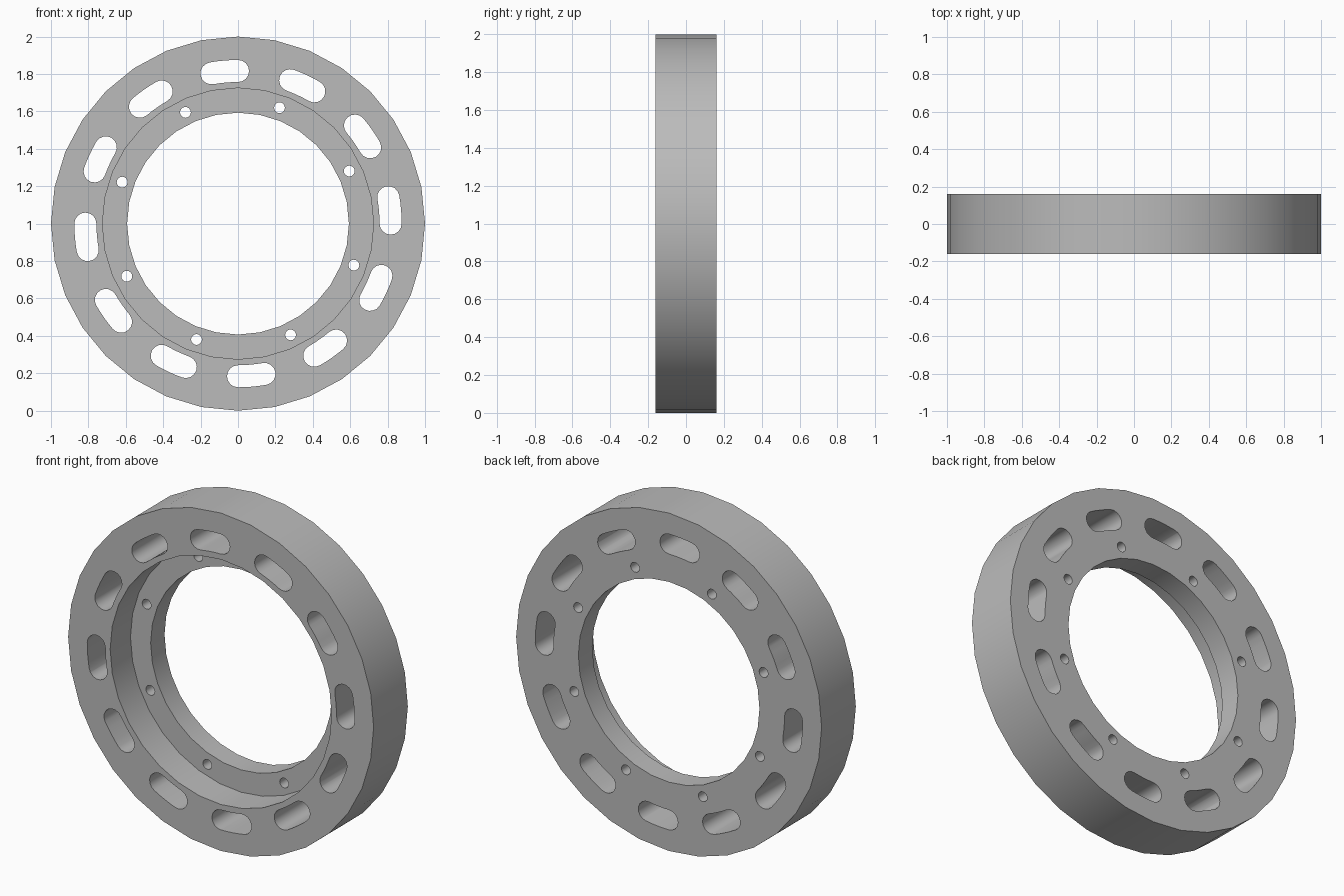
import bpy
import bmesh
from math import cos, sin, pi, radians
from mathutils import Vector

if "Cube" in bpy.data.objects:
    bpy.data.objects.remove(bpy.data.objects["Cube"], do_unlink=True)

HALF = 0.16       # half thickness of the ring
SHELF = 0.03      # y of the recessed shelf
SIDES = 32

metal = bpy.data.materials.new("grey_metal")
metal.use_nodes = True
grey = (0.50, 0.50, 0.50, 1)
metal.diffuse_color = grey
metal.node_tree.nodes["Principled BSDF"].inputs["Base Color"].default_value = grey


def polar(r, a):
    return Vector((r * cos(a), 0, 1 + r * sin(a)))


def add_object(name, bm):
    bmesh.ops.recalc_face_normals(bm, faces=bm.faces)
    mesh = bpy.data.meshes.new(name)
    bm.to_mesh(mesh)
    bm.free()
    mesh.materials.append(metal)
    obj = bpy.data.objects.new(name, mesh)
    bpy.context.collection.objects.link(obj)
    return obj


def add_prism(bm, outline):
    """Extrude an outline right through the ring thickness."""
    front = [bm.verts.new(p + Vector((0, -0.3, 0))) for p in outline]
    face = bm.faces.new(front)
    new = bmesh.ops.extrude_face_region(bm, geom=[face])["geom"]
    bmesh.ops.translate(bm, vec=(0, 0.6, 0),
                        verts=[v for v in new if isinstance(v, bmesh.types.BMVert)])


def slot_outline(start, end, r=0.816, w=0.059, steps=8):
    """Curved slot with rounded ends, following the ring."""
    pts = []
    for i in range(5):
        pts.append(polar(r + w, start + (end - start) * i / 4))
    for a, first in ((end, 0), (start, pi)):
        c = polar(r, a)
        for i in range(1, steps):
            t = a + first + pi * i / steps
            pts.append(c + Vector((w * cos(t), 0, w * sin(t))))
        if first == 0:
            for i in range(5):
                pts.append(polar(r - w, end + (start - end) * i / 4))
    return pts


# Stepped ring: lathe a closed profile about the y axis
profile = [(1, -HALF), (1, HALF), (0.593, HALF), (0.593, SHELF),
           (0.725, SHELF), (0.725, -HALF)]
bm = bmesh.new()
loops = []
for i in range(SIDES):
    a = 2 * pi * i / SIDES
    loops.append([bm.verts.new(polar(r, a) + Vector((0, y, 0))) for r, y in profile])
for i in range(SIDES):
    p, q = loops[i], loops[(i + 1) % SIDES]
    for j in range(len(profile)):
        k = (j + 1) % len(profile)
        bm.faces.new((p[j], p[k], q[k], q[j]))
ring = add_object("stepped_ring", bm)

# Cutter: twelve curved slots and eight bolt holes
bm = bmesh.new()
for i in range(12):
    a = radians(30 * i)
    add_prism(bm, slot_outline(a, a + radians(10)))
for i in range(8):
    c = polar(0.658, radians(25.3 + 45 * i))
    add_prism(bm, [c + Vector((0.029 * cos(t), 0, 0.029 * sin(t)))
                   for t in (2 * pi * k / 16 for k in range(16))])
cutter = add_object("hole_cutter", bm)
cutter.hide_render = True

# Cut the holes and keep the result as plain mesh
cut = ring.modifiers.new("holes", "BOOLEAN")
cut.operation = "DIFFERENCE"
cut.solver = "EXACT"
cut.object = cutter
bpy.context.view_layer.update()
result = ring.evaluated_get(bpy.context.evaluated_depsgraph_get())
ring_mesh = bpy.data.meshes.new_from_object(result)
ring.modifiers.clear()
ring.data = ring_mesh
bpy.data.objects.remove(cutter, do_unlink=True)

# Smooth walls with sharp rims
bpy.ops.object.select_all(action="DESELECT")
ring.select_set(True)
bpy.context.view_layer.objects.active = ring
bpy.ops.object.shade_smooth_by_angle(angle=radians(30))
